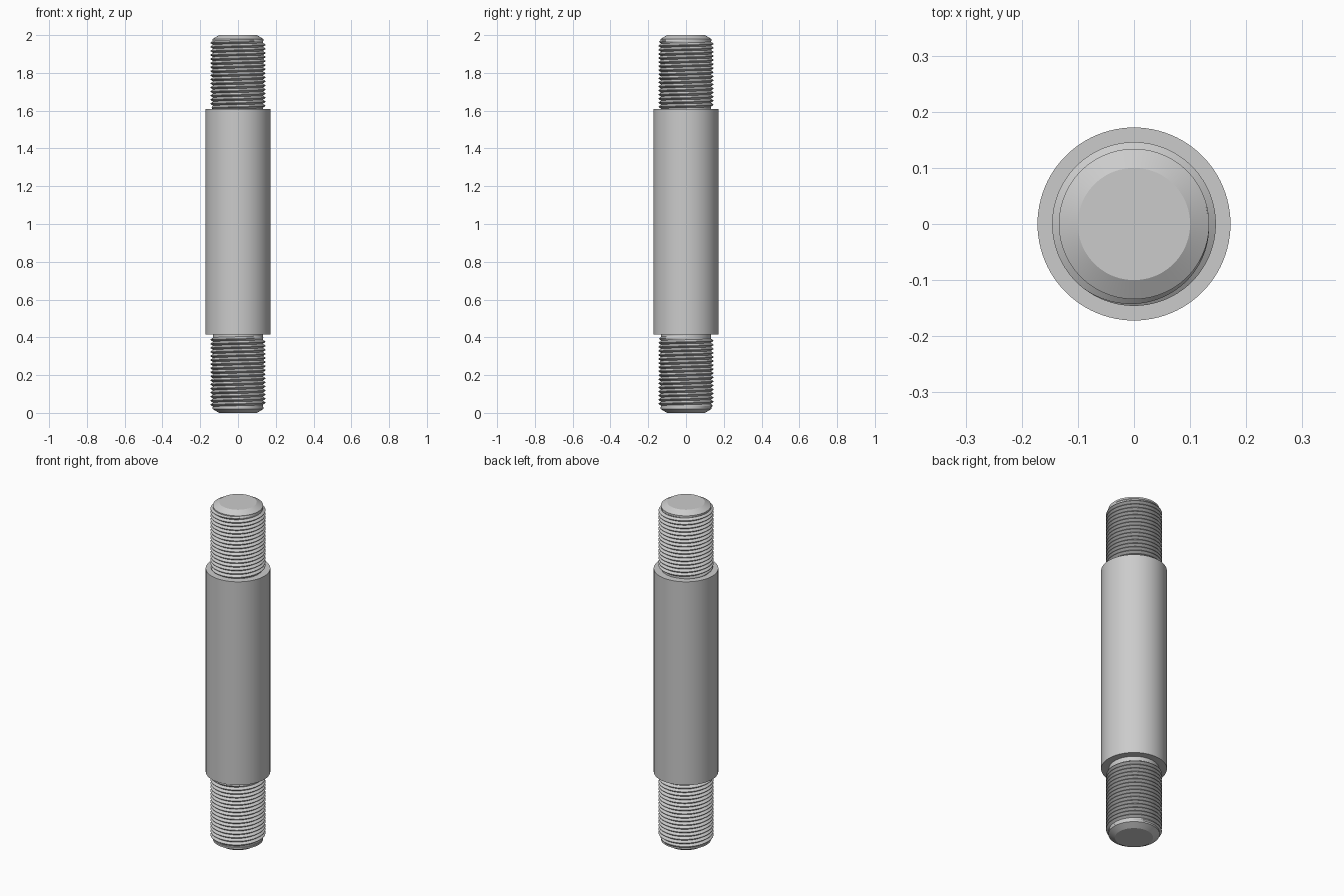
import bpy, bmesh, math

cube = bpy.data.objects.get("Cube")
if cube:
    bpy.data.objects.remove(cube, do_unlink=True)

SEGS = 96
ROOT, CREST, PITCH = 0.132, 0.146, 0.0215

steel = bpy.data.materials.new("steel_grey")
steel.use_nodes = True
colour = (0.6, 0.6, 0.6, 1)
steel.diffuse_color = colour
steel.node_tree.nodes["Principled BSDF"].inputs["Base Color"].default_value = colour


def finish(name, bm):
    bmesh.ops.recalc_face_normals(bm, faces=bm.faces)
    mesh = bpy.data.meshes.new(name)
    bm.to_mesh(mesh)
    bm.free()
    mesh.materials.append(steel)
    obj = bpy.data.objects.new(name, mesh)
    bpy.context.collection.objects.link(obj)
    bpy.ops.object.select_all(action='DESELECT')
    obj.select_set(True)
    bpy.context.view_layer.objects.active = obj
    bpy.ops.object.shade_smooth_by_angle(angle=math.radians(25))
    return obj


def lathe(name, profile):
    """Turn (radius, z) points about the z axis and cap both ends."""
    bm = bmesh.new()
    rings = []
    for r, z in profile:
        rings.append([bm.verts.new((r * math.cos(math.tau * i / SEGS),
                                    r * math.sin(math.tau * i / SEGS), z))
                      for i in range(SEGS)])
    for low, high in zip(rings, rings[1:]):
        for i in range(SEGS):
            j = (i + 1) % SEGS
            bm.faces.new((low[i], low[j], high[j], high[i]))
    bm.faces.new(rings[0][::-1])
    bm.faces.new(rings[-1])
    return finish(name, bm)


def thread(name, z0, z1, end_angle):
    """Sweep a V-shaped ridge along a right-handed helix, fading at the ends."""
    bm = bmesh.new()
    turns = (z1 - z0) / PITCH - 1
    steps = int(turns * SEGS)
    half, flat = PITCH * 0.5, PITCH * 0.06
    rows = []
    for i in range(steps + 1):
        angle = end_angle - math.tau * (steps - i) / SEGS
        z = z0 + half + PITCH * i / SEGS
        fade = min(1, i / (SEGS * 0.4), (steps - i) / (SEGS * 0.4))
        crest = ROOT + (CREST - ROOT) * max(fade, 0.03)
        section = ((ROOT, -half), (crest, -flat), (crest, flat), (ROOT, half))
        rows.append([bm.verts.new((r * math.cos(angle), r * math.sin(angle), z + dz))
                     for r, dz in section])
    for a, b in zip(rows, rows[1:]):
        for k in range(3):
            bm.faces.new((a[k], b[k], b[k + 1], a[k + 1]))
    bm.faces.new(rows[0])
    bm.faces.new(rows[-1])
    return finish(name, bm)


# Thick plain shank
lathe("shank", [(0.172, 0.415), (0.172, 1.61)])

# Chamfered cores of the two threaded ends
lathe("lower_core", [(0.1, 0), (0.134, 0.02), (0.134, 0.03), (ROOT, 0.032), (ROOT, 0.43)])
lathe("upper_core", [(ROOT, 1.59), (ROOT, 1.968), (0.134, 1.97), (0.134, 1.98), (0.1, 2)])

# Helical threads
thread("lower_thread", 0.022, 0.41, 0.3)
thread("upper_thread", 1.6, 1.982, 0.3)
